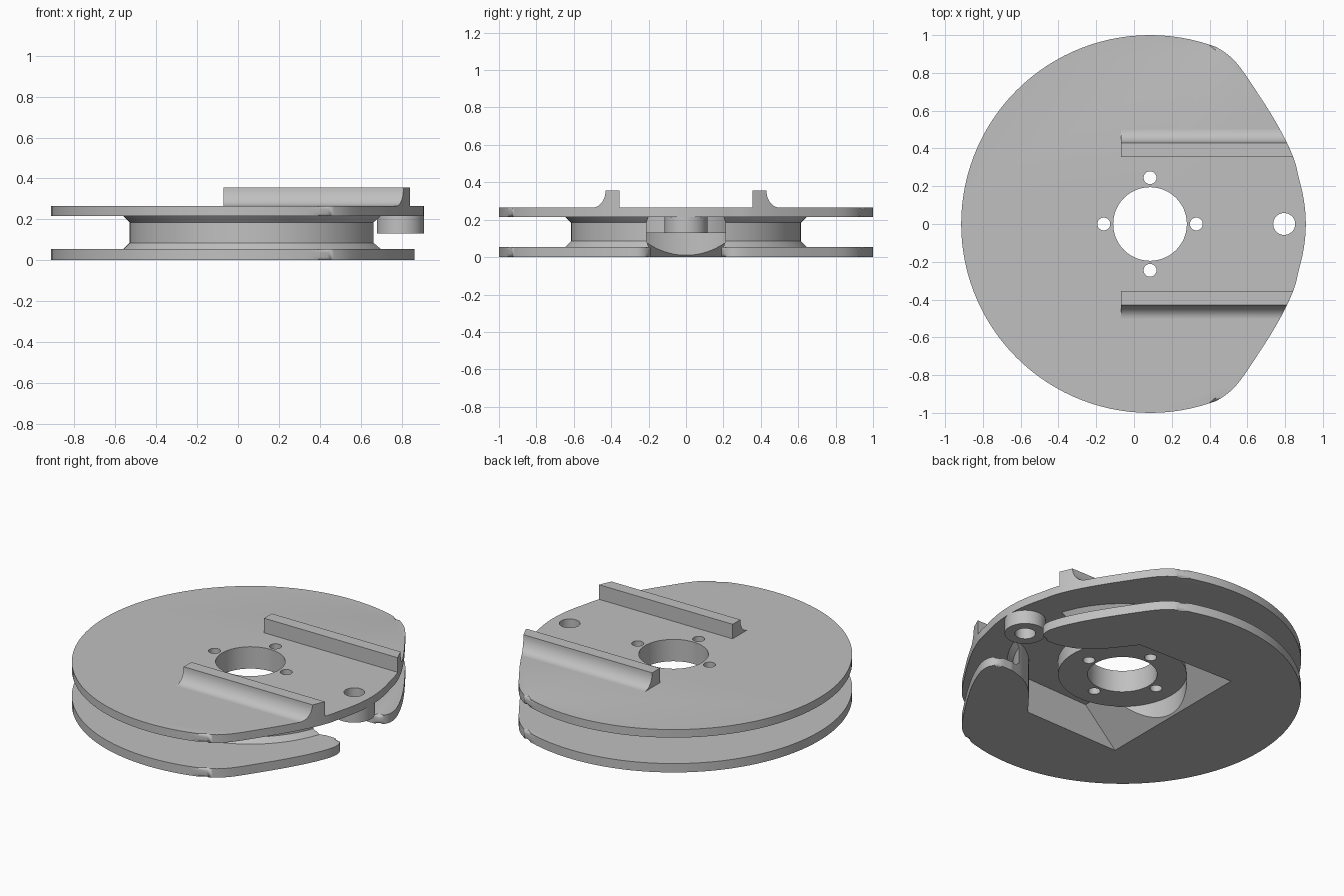
import bpy, bmesh
from math import sin, cos, pi, radians

if "Cube" in bpy.data.objects:
    bpy.data.objects.remove(bpy.data.objects["Cube"], do_unlink=True)

AXIS_X = 0.085  # the disc axis; all parts are modelled around it

grey = bpy.data.materials.new("plain_grey")
grey.use_nodes = True
COLOR = (0.53, 0.53, 0.53, 1)
grey.diffuse_color = COLOR
grey.node_tree.nodes["Principled BSDF"].inputs["Base Color"].default_value = COLOR


def finish(name, bm):
    bmesh.ops.recalc_face_normals(bm, faces=bm.faces[:])
    mesh = bpy.data.meshes.new(name)
    bm.to_mesh(mesh)
    bm.free()
    mesh.materials.append(grey)
    obj = bpy.data.objects.new(name, mesh)
    obj.location.x = AXIS_X
    bpy.context.collection.objects.link(obj)
    return obj


def loft(name, rings, round_edge=0):
    """Closed solid through rings of equal point count, optionally rounding the cap edges."""
    bm = bmesh.new()
    loops = [[bm.verts.new(p) for p in ring] for ring in rings]
    n = len(loops[0])
    for a, b in zip(loops, loops[1:]):
        for i in range(n):
            j = (i + 1) % n
            bm.faces.new((a[i], a[j], b[j], b[i]))
    caps = [bm.faces.new(loops[0]), bm.faces.new(loops[-1])]
    if round_edge:
        bmesh.ops.bevel(bm, geom=[e for f in caps for e in f.edges], offset=round_edge,
                        offset_type='OFFSET', segments=4, profile=0.5, affect='EDGES')
    return finish(name, bm)


def prism(name, outline, z0, z1, round_edge=0):
    return loft(name, [[(x, y, z) for x, y in outline] for z in (z0, z1)], round_edge)


def circle(r, x=0, y=0, n=96):
    return [(x + r * cos(2 * pi * i / n), y + r * sin(2 * pi * i / n)) for i in range(n)]


def mirrored(half):
    """Complete a half outline (y >= 0) with its reflection."""
    back = [(x, -y) for x, y in reversed(half)]
    if abs(half[0][1]) < 1e-5:
        back = back[:-1]
    if abs(half[-1][1]) < 1e-5:
        back = back[1:]
    return half + back


def smooth_path(pts, steps=4):
    """Catmull-Rom curve through the points."""
    out = []
    for i in range(len(pts) - 1):
        p = [pts[max(0, min(len(pts) - 1, i + k))] for k in (-1, 0, 1, 2)]
        for s in range(steps):
            t = s / steps
            out.append(tuple(
                0.5 * (2 * b + (c - a) * t + (2 * a - 5 * b + 4 * c - d) * t ** 2
                       + (3 * b - a - 3 * c + d) * t ** 3) for a, b, c, d in zip(*p)))
    return out + [pts[-1]]


def boolean(obj, tool, operation, keep=False):
    mod = obj.modifiers.new(operation.lower(), 'BOOLEAN')
    mod.object, mod.operation, mod.solver = tool, operation, 'EXACT'
    bpy.context.view_layer.objects.active = obj
    bpy.ops.object.modifier_apply(modifier=mod.name)
    if not keep:
        bpy.data.objects.remove(tool, do_unlink=True)


# Shared outline: a round disc whose +x side narrows to a blunt nose
arc = [(cos(radians(a)), sin(radians(a))) for a in range(180, 71, -3)]
flank = [(0.355, 0.935), (0.42, 0.89), (0.48, 0.825), (0.565, 0.7), (0.645, 0.575),
         (0.715, 0.45), (0.765, 0.335)]
nose = [(0.786, 0.25), (0.806, 0.17), (0.82, 0.085), (0.825, 0)]
tip = [(0.778, 0.265), (0.765, 0.22), (0.73, 0.193), (0.66, 0.19), (0.58, 0.19)]
top_outline = mirrored(arc + smooth_path(flank + nose))
low_outline = mirrored(arc + smooth_path(flank + tip))

top_plate = prism("top_plate", top_outline, 0.215, 0.265, 0.018)

# Lower plate and winding drum, joined
lower_body = prism("lower_plate_and_drum", low_outline, 0, 0.055, 0.018)
drum_profile = [(0.645, 0.03), (0.645, 0.055), (0.615, 0.085), (0.615, 0.185),
                (0.645, 0.215), (0.645, 0.225)]
drum = loft("drum", [[(x, y, z) for x, y in circle(r, n=128)] for r, z in drum_profile])
boolean(lower_body, drum, 'UNION')

# Underside cavity: ramped back, square sides, curving into the slot
side = [(0.28, 0.49)] + smooth_path([(0.28, 0.49), (0.35, 0.4), (0.43, 0.305), (0.53, 0.23),
                                     (0.64, 0.192), (0.7, 0.17)])[1:]


def cavity_ring(z):
    half = [(-0.37 + z, 0.505)] + side
    return [(x, y, z) for x, y in mirrored(half)]


boolean(lower_body, loft("cavity_cutter", [cavity_ring(-0.03), cavity_ring(0.26)]), 'DIFFERENCE')
boolean(lower_body, prism("recess_cutter", circle(0.36), -0.03, 0.131), 'DIFFERENCE')

# Bearing boss under the top plate, and the cord lug at the nose
hub_boss = prism("hub_boss", circle(0.36), 0.13, 0.23)
nose_lug = prism("nose_lug", circle(0.115, 0.71, n=48), 0.13, 0.23)

# Bores: centre, four screw holes, lug hole
holes = [(0.195, 0, 0), (0.058, 0.71, 0)]
holes += [(0.034, 0.245 * dx, 0.245 * dy) for dx, dy in ((1, 0), (-1, 0), (0, 1), (0, -1))]
for r, x, y in holes:
    bore = prism("bore_cutter", circle(r, x, y, 48), -0.2, 0.6)
    targets = [top_plate, nose_lug] if x > 0.5 else [top_plate, hub_boss, lower_body]
    for target in targets:
        boolean(target, bore, 'DIFFERENCE', keep=True)
    bpy.data.objects.remove(bore, do_unlink=True)

# Two guide rails with a coved outer side, trimmed to the plate outline
cove = [(0.5 - 0.07 * cos(t * pi / 20), 0.355 - 0.09 * sin(t * pi / 20)) for t in range(11)]
rail_profile = [(0.355, 0.255), (0.355, 0.355)] + cove + [(0.5, 0.255)]
rails = []
for label, s in (("left", 1), ("right", -1)):
    rail = loft("guide_rail_" + label,
                [[(x, s * y, z) for y, z in rail_profile] for x in (-0.155, 0.9)])
    boolean(rail, prism("trim", top_outline, 0.1, 0.6), 'INTERSECT')
    rails.append(rail)

# Smooth curved surfaces, keep hard edges
for obj in [top_plate, lower_body, hub_boss, nose_lug] + rails:
    bpy.ops.object.select_all(action='DESELECT')
    obj.select_set(True)
    bpy.context.view_layer.objects.active = obj
    bpy.ops.object.shade_smooth_by_angle(angle=radians(30))
